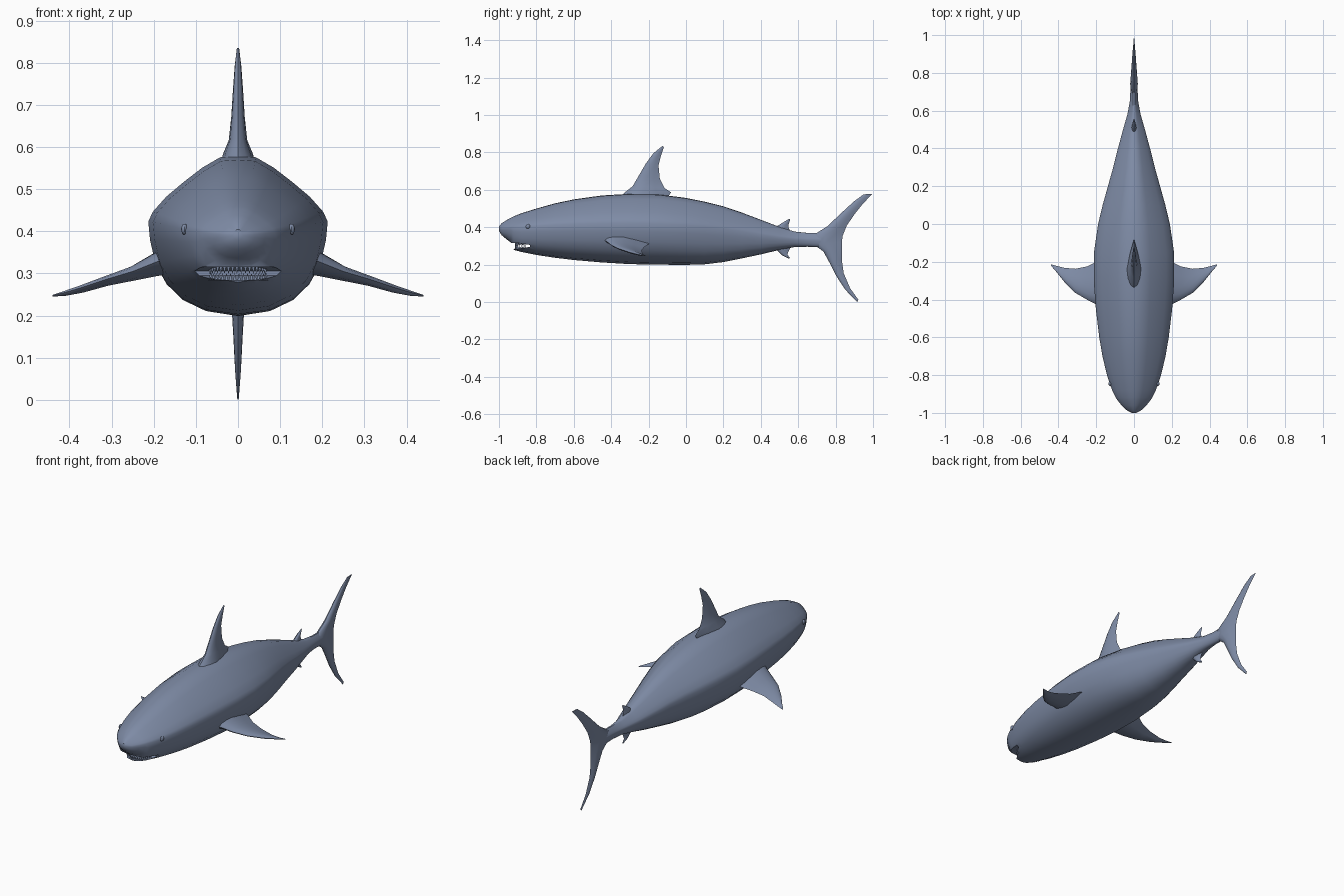
import bpy, bmesh, math
from mathutils import Vector

skin = bpy.data.materials.new("slate blue skin")
skin.diffuse_color = (0.21, 0.26, 0.38, 1)


def finish(name, bm, angle=35):
    bmesh.ops.recalc_face_normals(bm, faces=bm.faces)
    me = bpy.data.meshes.new(name)
    bm.to_mesh(me)
    bm.free()
    ob = bpy.data.objects.new(name, me)
    bpy.context.collection.objects.link(ob)
    me.materials.append(skin)
    smooth(ob, angle)
    return ob


def smooth(ob, angle):
    bpy.ops.object.select_all(action='DESELECT')
    ob.select_set(True)
    bpy.context.view_layer.objects.active = ob
    bpy.ops.object.shade_smooth_by_angle(angle=math.radians(angle))


def loft(bm, rings):
    """Skin a list of closed rings and cap both ends."""
    vs = [[bm.verts.new(p) for p in r] for r in rings]
    n = len(vs[0])
    for a, b in zip(vs, vs[1:]):
        for i in range(n):
            j = (i + 1) % n
            bm.faces.new((a[i], a[j], b[j], b[i]))
    bm.faces.new(vs[0])
    bm.faces.new(vs[-1])


def mirror_x(ob):
    ob.modifiers.new("mirror", 'MIRROR').use_bisect_axis[0] = False


def fin(name, sections, side):
    """Each section: leading point, trailing point, half thickness."""
    foil = [(0, 0), (.06, .5), (.2, .85), (.4, 1), (.7, .6), (1, 0),
            (.7, -.6), (.4, -1), (.2, -.85), (.06, -.5)]
    rings = [[Vector(a).lerp(Vector(b), t) + Vector(side) * (h * k) for t, k in foil]
             for a, b, h in sections]
    bm = bmesh.new()
    loft(bm, rings)
    return finish(name, bm, 40)


def upright_fin(name, rows):
    """Rows: lead y, lead z, trail y, trail z, half thickness."""
    return fin(name, [((0, a, b), (0, c, d), h) for a, b, c, d, h in rows], (1, 0, 0))


# Body: y, half width, top, widest height, bottom
body_rows = [
    (-1.0, .012, .405, .392, .38), (-.985, .04, .422, .392, .357),
    (-.96, .066, .438, .395, .336), (-.935, .086, .452, .398, .318),
    (-.92, .096, .459, .40, .279), (-.88, .116, .475, .402, .268),
    (-.8, .143, .50, .408, .252), (-.7, .167, .528, .414, .237),
    (-.6, .184, .549, .418, .225), (-.45, .202, .57, .422, .212),
    (-.3, .213, .579, .423, .203), (-.15, .212, .576, .42, .20),
    (0, .19, .557, .412, .199), (.1, .166, .537, .403, .202),
    (.2, .138, .512, .392, .214), (.3, .11, .478, .378, .234),
    (.4, .085, .44, .362, .255), (.5, .058, .402, .347, .279),
    (.58, .035, .377, .338, .294), (.65, .022, .37, .334, .296),
    (.73, .018, .37, .333, .292)]
half = [(0, 1), (.2, .98), (.4, .82), (.6, .61), (.8, .38), (.95, .15), (1, 0),
        (.98, -.2), (.92, -.45), (.8, -.66), (.62, -.83), (.36, -.95), (0, -1)]
outline = half + [(-u, v) for u, v in half[-2:0:-1]]
bm = bmesh.new()
loft(bm, [[(u * w, y, m + v * ((top - m) if v > 0 else (m - bot))) for u, v in outline]
          for y, w, top, m, bot in body_rows])
body = finish("body", bm)

# Open mouth: slot cut through the front of the jaw
bm = bmesh.new()
loft(bm, [[(x, -1.1, .285), (x, -.9, .285), (x, -.835, .295),
           (x, -.835, .306), (x, -.9, .316), (x, -1.1, .316)] for x in (-.2, .2)])
cutter = finish("mouth_cutter", bm)
cut = body.modifiers.new("mouth", 'BOOLEAN')
cut.operation = 'DIFFERENCE'
cut.solver = 'EXACT'
cut.object = cutter
bpy.context.view_layer.objects.active = body
bpy.ops.object.modifier_apply(modifier="mouth")
bpy.data.objects.remove(cutter)
smooth(body, 35)

# Teeth: two rows of small points along the jaw
bm = bmesh.new()
for base, tip, shift in ((.318, .298, 0), (.283, .302, .5)):
    for i in range(19):
        t = math.radians(-80 + (i + shift) * 160 / 18.5)
        c = Vector((.068 * math.sin(t), -.845 - .068 * math.cos(t), 0))
        ring = [bm.verts.new(c + Vector((dx, dy, base)))
                for dx, dy in ((-.004, -.003), (.004, -.003), (.004, .003), (-.004, .003))]
        top = bm.verts.new(c + Vector((0, 0, tip)))
        for k in range(4):
            bm.faces.new((ring[k], ring[(k + 1) % 4], top))
        bm.faces.new(ring)
finish("teeth", bm, 10)

# Eyes
bm = bmesh.new()
bmesh.ops.create_uvsphere(bm, u_segments=12, v_segments=8, radius=1)
bmesh.ops.scale(bm, vec=(.008, .012, .013), verts=bm.verts)
bmesh.ops.translate(bm, vec=(.127, -.845, .405), verts=bm.verts)
mirror_x(finish("eyes", bm))

# Dorsal fin
upright_fin("dorsal_fin", [
    (-.35, .555, -.10, .555, .042), (-.335, .58, -.08, .587, .036),
    (-.285, .62, -.115, .61, .022), (-.25, .68, -.14, .66, .016),
    (-.215, .74, -.147, .73, .012), (-.175, .795, -.133, .785, .008),
    (-.125, .836, -.118, .828, .003)])

# Small rear fins above and below the tail stem
upright_fin("second_dorsal_fin", [(.47, .38, .56, .37, .014), (.49, .408, .548, .40, .012),
                                  (.525, .43, .548, .415, .008), (.553, .446, .557, .44, .002)])
upright_fin("anal_fin", [(.47, .30, .57, .31, .014), (.485, .28, .55, .275, .012),
                         (.515, .25, .542, .255, .008), (.55, .232, .556, .236, .002)])

# Tail fin, lower tip to upper tip
upright_fin("tail_fin", [
    (.915, .0, .922, .012, .002), (.85, .068, .877, .075, .007),
    (.80, .145, .843, .155, .011), (.765, .215, .833, .225, .015),
    (.735, .27, .835, .275, .018), (.68, .31, .833, .32, .02),
    (.68, .358, .838, .355, .02), (.755, .405, .86, .41, .016),
    (.84, .485, .905, .475, .011), (.90, .54, .945, .525, .007),
    (.95, .576, .997, .579, .002)])

# Pectoral fins
pectoral = fin("pectoral_fins", [
    ((.15, -.46, .345), (.15, -.19, .325), .036), ((.20, -.425, .325), (.20, -.20, .31), .026),
    ((.25, -.40, .305), (.25, -.225, .292), .017), ((.31, -.365, .287), (.31, -.237, .277), .012),
    ((.37, -.305, .267), (.37, -.232, .258), .009), ((.41, -.255, .255), (.41, -.222, .25), .006),
    ((.44, -.22, .248), (.44, -.213, .246), .002)], (.25, 0, .97))
mirror_x(pectoral)
